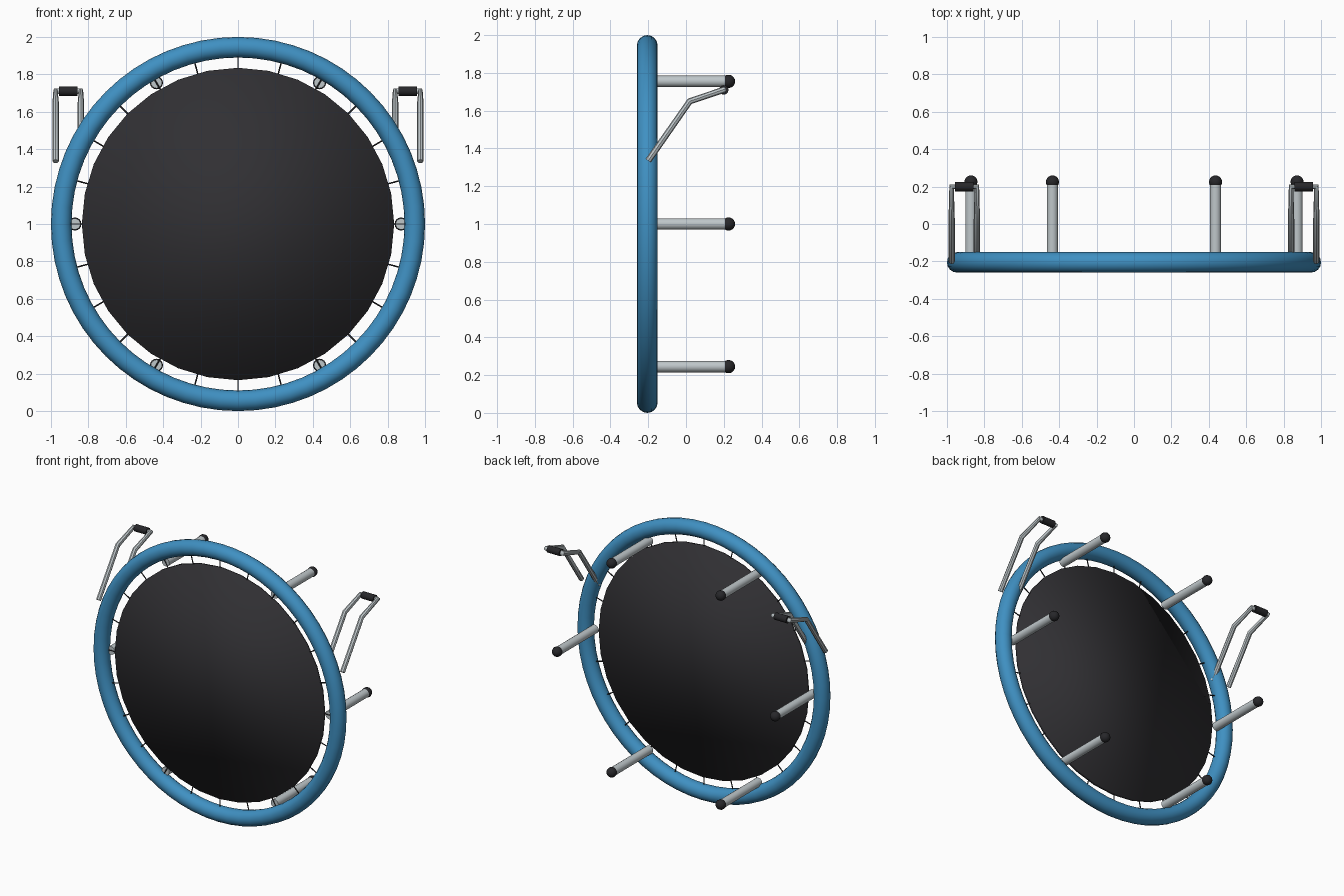
import bpy
from math import cos, sin, pi, radians
from mathutils import Vector

cube = bpy.data.objects.get("Cube")
if cube:
    bpy.data.objects.remove(cube)


def material(name, rgb, rough=0.5):
    m = bpy.data.materials.new(name)
    m.use_nodes = True
    m.diffuse_color = (*rgb, 1)
    bsdf = m.node_tree.nodes["Principled BSDF"]
    bsdf.inputs["Base Color"].default_value = (*rgb, 1)
    bsdf.inputs["Roughness"].default_value = rough
    return m


BLUE = material("blue padding", (0.05, 0.28, 0.54))
STEEL = material("pale steel", (0.52, 0.57, 0.59))
FABRIC = material("dark fabric", (0.03, 0.029, 0.033))
RUBBER = material("black rubber", (0.02, 0.02, 0.023))

CENTER = Vector((0, -0.205, 1))


def finish(name, mat, smooth_all=False):
    ob = bpy.context.object
    ob.name = name
    ob.data.materials.clear()
    ob.data.materials.append(mat)
    if smooth_all:
        bpy.ops.object.shade_smooth()
    else:
        bpy.ops.object.shade_smooth_by_angle(angle=radians(40))
    return ob


def rod(name, a, b, radius, mat, sides=16, smooth_all=False):
    """Cylinder running from point a to point b."""
    a, b = Vector(a), Vector(b)
    d = b - a
    bpy.ops.mesh.primitive_cylinder_add(
        vertices=sides, radius=radius, depth=d.length, location=(a + b) / 2,
        rotation=d.to_track_quat('Z', 'Y').to_euler())
    return finish(name, mat, smooth_all)


def on_circle(angle, radius):
    return CENTER + Vector((cos(angle), 0, sin(angle))) * radius


# Padded frame ring
bpy.ops.mesh.primitive_torus_add(
    major_segments=64, minor_segments=16, major_radius=0.945,
    minor_radius=0.055, location=CENTER, rotation=(pi / 2, 0, 0))
finish("frame_ring", BLUE, True)

# Jumping mat
rod("jumping_mat", CENTER - Vector((0, 0.01, 0)), CENTER + Vector((0, 0.01, 0)),
    0.835, FABRIC, 32, True)

# Springs between mat and frame
for i in range(24):
    a = 2 * pi * i / 24
    rod(f"spring_{i + 1}", on_circle(a, 0.825), on_circle(a, 0.91),
        0.004, RUBBER, 6)

# Legs with rubber feet
for i in range(6):
    top = on_circle(pi * i / 3, 0.872)
    foot = Vector((top.x, 0.225, top.z))
    rod(f"leg_{i + 1}", top, foot, 0.03, STEEL)
    bpy.ops.mesh.primitive_uv_sphere_add(
        segments=16, ring_count=10, radius=0.035, location=foot,
        rotation=(pi / 2, 0, 0))
    finish(f"leg_foot_{i + 1}", RUBBER, True)

# Bent tube handles with grips
SIDE = [(-0.2, 1.335), (0.02, 1.65), (0.2, 1.71)]
for side, s in (("left", 1), ("right", -1)):
    path = [(s * 0.975, y, z) for y, z in SIDE]
    path += [(s * 0.84, y, z) for y, z in reversed(SIDE)]
    curve = bpy.data.curves.new(f"handle_{side}", 'CURVE')
    curve.dimensions = '3D'
    curve.bevel_depth = 0.017
    curve.bevel_resolution = 2
    curve.use_fill_caps = True
    spline = curve.splines.new('POLY')
    spline.points.add(len(path) - 1)
    for p, co in zip(spline.points, path):
        p.co = (*co, 1)
    ob = bpy.data.objects.new(f"handle_{side}", curve)
    bpy.context.collection.objects.link(ob)
    bpy.ops.object.select_all(action='DESELECT')
    ob.select_set(True)
    bpy.context.view_layer.objects.active = ob
    bpy.ops.object.convert(target='MESH')
    finish(f"handle_{side}", STEEL)

    rod(f"handle_grip_{side}", (s * 0.957, 0.2, 1.71), (s * 0.858, 0.2, 1.71),
        0.025, RUBBER)
